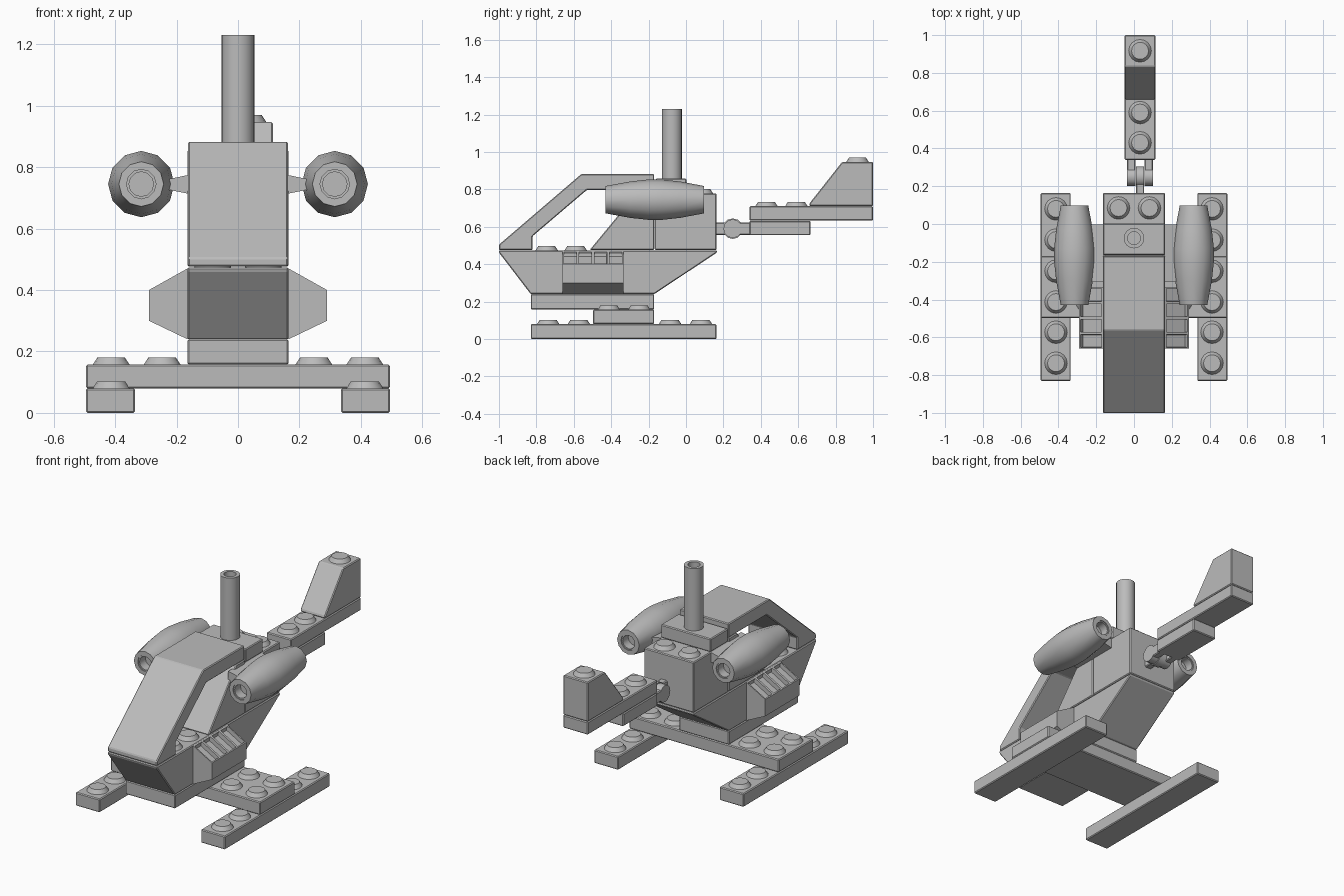
import bpy, bmesh, math
from mathutils import Matrix, Vector

if "Cube" in bpy.data.objects:
    bpy.data.objects.remove(bpy.data.objects["Cube"], do_unlink=True)

grey = bpy.data.materials.new("light grey")
grey.use_nodes = True
colour = (0.5, 0.5, 0.5, 1)
grey.diffuse_color = colour
grey.node_tree.nodes["Principled BSDF"].inputs["Base Color"].default_value = colour

HALF = 0.165    # half width of the body
TAIL_X = 0.032  # the tail sits slightly off centre


def finish(name, bm, bevel=0.0, smooth=False):
    """Turn a bmesh into a named, coloured object."""
    bmesh.ops.recalc_face_normals(bm, faces=bm.faces)
    mesh = bpy.data.meshes.new(name)
    bm.to_mesh(mesh)
    bm.free()
    mesh.materials.append(grey)
    obj = bpy.data.objects.new(name, mesh)
    bpy.context.collection.objects.link(obj)
    if bevel:
        mod = obj.modifiers.new("soft edges", 'BEVEL')
        mod.width = bevel
        mod.limit_method = 'ANGLE'
    if smooth:
        bpy.ops.object.select_all(action='DESELECT')
        obj.select_set(True)
        bpy.context.view_layer.objects.active = obj
        bpy.ops.object.shade_smooth_by_angle(angle=math.radians(35))
    return obj


def prism(name, profile, x0, x1, bevel=0.005):
    """Extrude a (y, z) profile from x0 to x1."""
    bm = bmesh.new()
    face = bm.faces.new([bm.verts.new((x0, y, z)) for y, z in profile])
    new = bmesh.ops.extrude_face_region(bm, geom=[face])["geom"]
    verts = [v for v in new if isinstance(v, bmesh.types.BMVert)]
    bmesh.ops.translate(bm, verts=verts, vec=(x1 - x0, 0, 0))
    return finish(name, bm, bevel)


def block(name, x, y, z):
    return prism(name, [(y[0], z[0]), (y[1], z[0]), (y[1], z[1]), (y[0], z[1])], *x)


def studs(name, xs, ys, z):
    """A grid of tapered round studs."""
    bm = bmesh.new()
    for x in xs:
        for y in ys:
            bmesh.ops.create_cone(bm, cap_ends=True, segments=16, radius1=0.062,
                                  radius2=0.045, depth=0.026,
                                  matrix=Matrix.Translation((x, y, z + 0.01)))
    return finish(name, bm, smooth=True)


def lathe(name, profile, origin, axis, segments):
    """Spin a (radius, distance) profile around the y or z axis."""
    bm = bmesh.new()
    rings = []
    for r, d in profile:
        ring = []
        for i in range(segments):
            a = math.tau * i / segments
            u, v = r * math.cos(a), r * math.sin(a)
            offset = Vector((u, d, v)) if axis == 'y' else Vector((u, v, d))
            ring.append(bm.verts.new(Vector(origin) + offset))
        rings.append(ring)
    for a, b in zip(rings, rings[1:]):
        for i in range(segments):
            j = (i + 1) % segments
            bm.faces.new((a[i], a[j], b[j], b[i]))
    bm.faces.new(rings[0])
    bm.faces.new(rings[-1])
    return finish(name, bm, smooth=True)


def vent(name, side):
    """Angled side box with four slots sunk into its upper slope."""
    bm = bmesh.new()
    section = [(0.15, 0.24), (0.165, 0.24), (0.29, 0.30), (0.29, 0.40),
               (0.165, 0.47), (0.15, 0.47)]
    count = 4
    rings = [[bm.verts.new((side * x, -0.66 + 0.325 * i / count, z)) for x, z in section]
             for i in range(count + 1)]
    slopes = []
    for a, b in zip(rings, rings[1:]):
        for i in range(len(section)):
            j = (i + 1) % len(section)
            face = bm.faces.new((a[i], a[j], b[j], b[i]))
            if i == 3:
                slopes.append(face)
    bm.faces.new(rings[0])
    bm.faces.new(rings[-1])
    bmesh.ops.recalc_face_normals(bm, faces=bm.faces)
    bmesh.ops.inset_individual(bm, faces=slopes, thickness=0.01)
    bmesh.ops.inset_individual(bm, faces=slopes, thickness=0.001, depth=-0.025)
    return finish(name, bm)


# Landing gear
for side, label in ((1, "left"), (-1, "right")):
    block(label + "_skid", sorted((side * 0.335, side * 0.495)), (-0.83, 0.163), (0, 0.08))
    studs(label + "_skid_studs", [side * 0.413], (-0.737, -0.573, -0.085, 0.08), 0.08)
block("cross_plate", (-0.495, 0.495), (-0.497, -0.17), (0.08, 0.157))
studs("cross_plate_studs", (-0.413, -0.247, 0.247, 0.413), (-0.413, -0.25), 0.157)

# Hull
block("floor_plate", (-HALF, HALF), (-0.83, -0.17), (0.157, 0.24))
prism("lower_hull", [(-0.83, 0.24), (-0.17, 0.24), (0.165, 0.462), (0.165, 0.474),
                     (-1, 0.474), (-1, 0.462)], -HALF, HALF)
studs("cockpit_studs", (-0.082, 0.082), (-0.745, -0.59), 0.474)
prism("windscreen_and_roof", [(-1, 0.476), (-0.82, 0.476), (-0.82, 0.55), (-0.53, 0.797),
                              (-0.17, 0.797), (-0.17, 0.882), (-0.56, 0.882),
                              (-1, 0.505)], -0.163, 0.163)
prism("sloped_seat_block", [(-0.515, 0.476), (-0.17, 0.476), (-0.17, 0.797),
                            (-0.25, 0.797)], -HALF, HALF)
block("rear_body", (-HALF, HALF), (-0.168, 0.163), (0.476, 0.778))
studs("rear_body_studs", (-0.082, 0.082), [0.085], 0.778)
block("mast_plate", (-HALF, HALF), (-0.163, 0.003), (0.778, 0.857))

# Hollow mast
lathe("mast", [(0.054, 0.85), (0.054, 1.23), (0.034, 1.23), (0.034, 1.17)],
      (0, -0.075, 0), 'z', 16)

# Side vents, engine mounts and hollow engines
for side, label in ((1, "left"), (-1, "right")):
    vent(label + "_vent", side)
    bm = bmesh.new()
    bmesh.ops.create_cube(bm, size=1, matrix=Matrix.Translation((side * 0.19, -0.155, 0.744))
                          @ Matrix.Diagonal((0.08, 0.305, 0.066, 1)))
    for v in bm.verts:
        if abs(v.co.x) > 0.2:
            v.co.z = 0.744 + (v.co.z - 0.744) * 0.5
    finish(label + "_engine_mount", bm)
    lathe(label + "_engine", [(0.04, -0.37), (0.04, -0.425), (0.048, -0.425), (0.048, -0.43),
                              (0.073, -0.43), (0.097, -0.30), (0.108, -0.20),
                              (0.108, -0.13), (0.097, -0.03), (0.073, 0.097),
                              (0.048, 0.097), (0.048, 0.092), (0.04, 0.092), (0.04, 0.04)],
          (side * 0.315, 0, 0.745), 'y', 12)

# Tail hinge: one rounded tongue held between two fingers


def knuckle(name, x0, x1, radius, y_end):
    """A disc with a bar running to y_end."""
    bm = bmesh.new()
    turn = Matrix.Translation(((x0 + x1) / 2, 0.25, 0.59)) @ Matrix.Rotation(math.pi / 2, 4, 'Y')
    bmesh.ops.create_cone(bm, cap_ends=True, segments=12, radius1=radius, radius2=radius,
                          depth=x1 - x0, matrix=turn)
    finish(name + "_disc", bm, smooth=True)
    block(name + "_bar", (x0, x1), sorted((0.25, y_end)), (0.557, 0.623))


knuckle("hinge_tongue", 0.01, 0.054, 0.055, 0.15)
knuckle("hinge_right_finger", -0.036, 0.008, 0.05, 0.35)
knuckle("hinge_left_finger", 0.056, 0.1, 0.05, 0.35)

# Tail boom and fin
tail = (TAIL_X - 0.082, TAIL_X + 0.082)
block("tail_lower_plate", tail, (0.34, 0.665), (0.555, 0.632))
block("tail_upper_plate", tail, (0.34, 1), (0.633, 0.71))
studs("tail_studs", [TAIL_X], (0.43, 0.59), 0.71)
prism("tail_fin", [(0.66, 0.711), (1, 0.711), (1, 0.947), (0.835, 0.947), (0.66, 0.725)], *tail)
studs("fin_stud", [TAIL_X], [0.917], 0.947)
